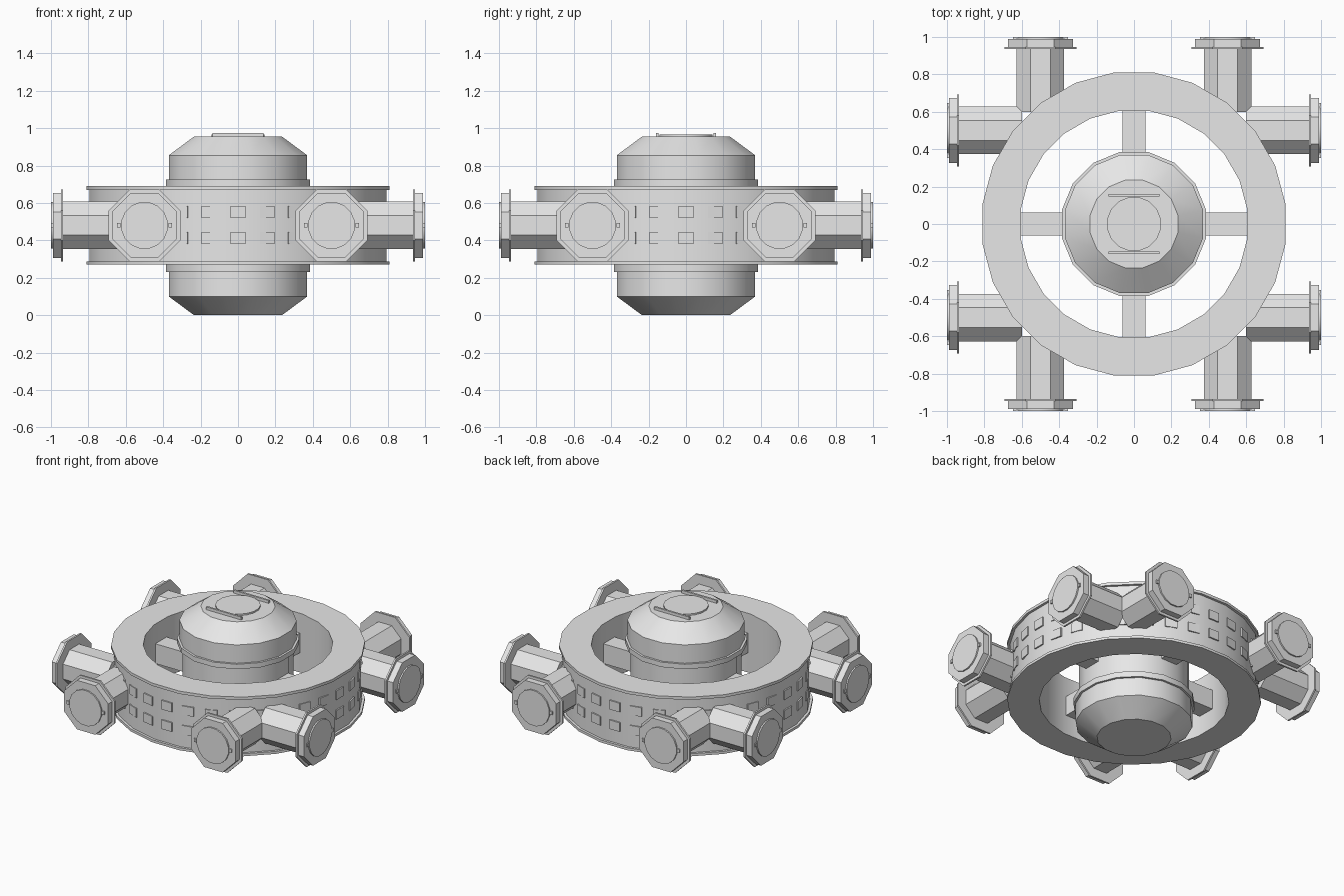
import bpy
import bmesh
from math import pi, cos, sin, radians
from mathutils import Matrix, Vector

old = bpy.data.objects.get("Cube")
if old:
    bpy.data.objects.remove(old, do_unlink=True)

grey = bpy.data.materials.new("hull grey")
grey.use_nodes = True
GREY = (0.8, 0.8, 0.8, 1)
grey.diffuse_color = GREY
grey.node_tree.nodes["Principled BSDF"].inputs["Base Color"].default_value = GREY

MID = 0.48  # height of the ring's centre plane


def finish(name, bm, matrix=Matrix()):
    bmesh.ops.recalc_face_normals(bm, faces=bm.faces)
    mesh = bpy.data.meshes.new(name)
    bm.to_mesh(mesh)
    bm.free()
    mesh.materials.append(grey)
    obj = bpy.data.objects.new(name, mesh)
    bpy.context.collection.objects.link(obj)
    obj.matrix_world = matrix
    bpy.ops.object.select_all(action="DESELECT")
    obj.select_set(True)
    bpy.context.view_layer.objects.active = obj
    bpy.ops.object.shade_smooth_by_angle(angle=radians(30))
    return obj


def lathe(name, profile, sides, closed=False, matrix=Matrix()):
    """Turn (flat radius, height) points about z, with flats on the axes."""
    bm = bmesh.new()
    grow = 1 / cos(pi / sides)
    rings = []
    for r, z in profile:
        angles = [(i + 0.5) * 2 * pi / sides for i in range(sides)]
        rings.append([bm.verts.new((r * grow * cos(a), r * grow * sin(a), z))
                      for a in angles])
    pairs = list(zip(rings, rings[1:]))
    if closed:
        pairs.append((rings[-1], rings[0]))
    else:
        bm.faces.new(rings[0])
        bm.faces.new(rings[-1])
    for low, high in pairs:
        for i in range(sides):
            j = (i + 1) % sides
            bm.faces.new((low[i], low[j], high[j], high[i]))
    return finish(name, bm, matrix)


def add_box(bm, centre, size, turn=0):
    m = (Matrix.Rotation(turn, 4, "Z") @ Matrix.Translation(centre)
         @ Matrix.Diagonal(Vector(size).to_4d()))
    bmesh.ops.create_cube(bm, size=1, matrix=m)


# Central hub with a collar above and below the ring
lathe("hub", [(0.235, 0), (0.37, 0.1), (0.37, 0.23), (0.385, 0.23),
              (0.385, 0.27), (0.35, 0.27), (0.35, 0.69), (0.385, 0.69),
              (0.385, 0.725), (0.37, 0.725), (0.37, 0.855), (0.235, 0.955)], 16)

# Hatch and its two rails on top of the hub
lathe("top_hatch", [(0.143, 0.95), (0.143, 0.966)], 16)
bm = bmesh.new()
for side in (-1, 1):
    add_box(bm, (0, side * 0.154, 0.962), (0.275, 0.014, 0.026))
finish("hatch_rails", bm)

# Habitat ring with thin rims
lathe("habitat_ring", [(0.605, 0.27), (0.81, 0.27), (0.81, 0.288), (0.793, 0.288),
                       (0.793, 0.67), (0.81, 0.67), (0.81, 0.69), (0.605, 0.69)],
      24, closed=True)

# Two rows of window panels around the ring
bm = bmesh.new()
for i in range(32):
    for z in (0.412, 0.551):
        add_box(bm, (0.792, 0, z), (0.022, 0.08, 0.064), i * pi / 16)
finish("window_panels", bm)

# Spokes joining hub and ring
bm = bmesh.new()
for i in range(4):
    add_box(bm, (0.48, 0, MID), (0.28, 0.125, 0.14), i * pi / 2)
finish("spokes", bm)

# Eight docking arms, two per side, each with an octagonal port
lie_down = Matrix.Rotation(pi / 2, 4, "Y")
for quarter in range(4):
    for offset in (-0.5, 0.5):
        place = (Matrix.Rotation(quarter * pi / 2, 4, "Z")
                 @ Matrix.Translation((0, offset, MID)))
        along = place @ lie_down
        lathe("dock_arm", [(0.127, 0.6), (0.127, 0.935), (0.192, 0.935),
                           (0.192, 0.947), (0.174, 0.947), (0.174, 0.99)],
              8, matrix=along)
        lathe("dock_door", [(0.124, 0.985), (0.124, 1.0)], 16, matrix=along)
        bm = bmesh.new()
        for side in (-1, 1):
            add_box(bm, (0.99, side * 0.138, 0), (0.018, 0.018, 0.024))
        finish("dock_latches", bm, place)
